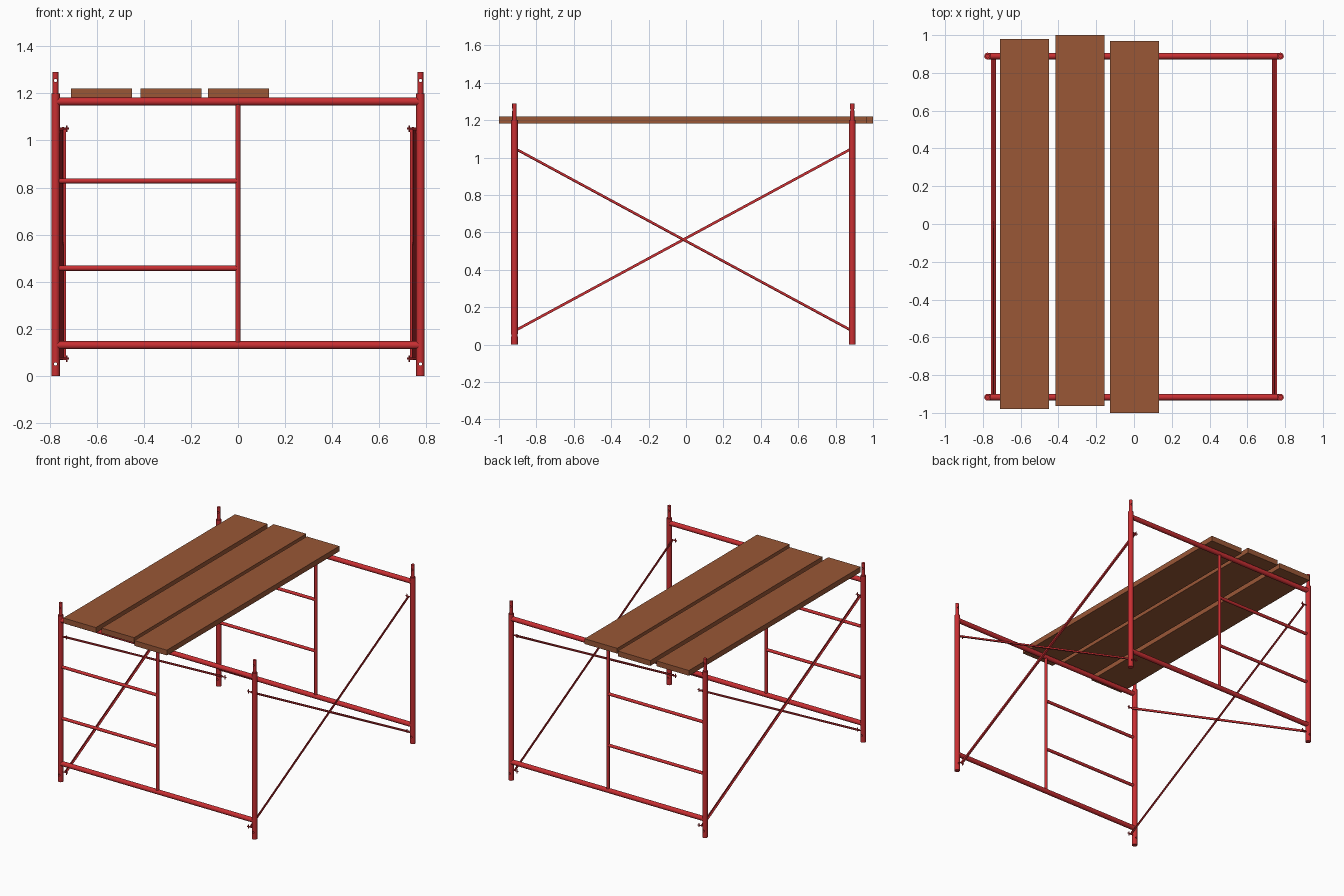
import bpy
import bmesh
from mathutils import Vector, Matrix

if "Cube" in bpy.data.objects:
    bpy.data.objects.remove(bpy.data.objects["Cube"], do_unlink=True)


def material(name, color):
    m = bpy.data.materials.new(name)
    m.use_nodes = True
    m.diffuse_color = color
    m.node_tree.nodes["Principled BSDF"].inputs["Base Color"].default_value = color
    return m


RED = material("red_steel", (0.58, 0.028, 0.032, 1))
BROWN = material("brown_wood", (0.32, 0.095, 0.037, 1))

POST_X, POST_R = 0.775, 0.018
FRAMES = {"front": -0.917, "back": 0.889}
SIDES = {"right": -1, "left": 1}
BRACE_TOP, BRACE_BOTTOM = 1.05, 0.073


def finish(name, bm, mat, smooth=True):
    bmesh.ops.recalc_face_normals(bm, faces=bm.faces)
    mesh = bpy.data.meshes.new(name)
    bm.to_mesh(mesh)
    bm.free()
    mesh.materials.append(mat)
    ob = bpy.data.objects.new(name, mesh)
    bpy.context.collection.objects.link(ob)
    if smooth:
        shade(ob)
    return ob


def activate(ob):
    bpy.ops.object.select_all(action='DESELECT')
    ob.select_set(True)
    bpy.context.view_layer.objects.active = ob


def shade(ob):
    activate(ob)
    bpy.ops.object.shade_smooth_by_angle(angle=0.7)


def add_tube(bm, a, b, radius, sides=16):
    a, b = Vector(a), Vector(b)
    turn = (b - a).to_track_quat('Z', 'Y').to_matrix().to_4x4()
    bmesh.ops.create_cone(bm, cap_ends=True, segments=sides, radius1=radius, radius2=radius,
                          depth=(b - a).length, matrix=Matrix.Translation((a + b) / 2) @ turn)


def tube(name, a, b, radius):
    bm = bmesh.new()
    add_tube(bm, a, b, radius)
    return finish(name, bm, RED)


def post(name, x, y):
    # Turned post with a thinner coupling spigot on top
    bm = bmesh.new()
    profile = [(0, 0), (POST_R, 0), (POST_R, 1.2), (0.012, 1.2), (0.012, 1.29), (0, 1.29)]
    vs = [bm.verts.new((r, 0, z)) for r, z in profile]
    es = [bm.edges.new(pair) for pair in zip(vs, vs[1:])]
    bmesh.ops.spin(bm, geom=vs + es, cent=(0, 0, 0), axis=(0, 0, 1),
                   angle=6.2831853, steps=20)
    bmesh.ops.remove_doubles(bm, verts=bm.verts, dist=0.0001)
    bmesh.ops.translate(bm, verts=bm.verts, vec=(x, y, 0))
    ob = finish(name, bm, RED, smooth=False)

    # Locking-pin holes through spigot and foot
    holes = bmesh.new()
    for z in (0.05, 1.255):
        add_tube(holes, (x, y - 0.05, z), (x, y + 0.05, z), 0.007, 12)
    cutter = finish("hole_cutter", holes, RED, smooth=False)
    cutter.hide_render = True
    mod = ob.modifiers.new("holes", 'BOOLEAN')
    mod.operation, mod.solver, mod.object = 'DIFFERENCE', 'EXACT', cutter
    activate(ob)
    bpy.ops.object.modifier_apply(modifier=mod.name)
    bpy.data.objects.remove(cutter, do_unlink=True)
    shade(ob)


def angle_bar(name, a, b, flip):
    # L-section bar: one flange upright, the other pointing along x
    w, t = 0.014, 0.004
    a, b = Vector(a), Vector(b)
    along = (b - a).normalized()
    across = Vector((flip, 0, 0))
    up = Vector((1, 0, 0)).cross(along).normalized()
    up *= 1 if up.z > 0 else -1
    section = [(0, 0), (w, 0), (w, t), (t, t), (t, w), (0, w)]
    bm = bmesh.new()
    face = bm.faces.new([bm.verts.new(a + across * u + up * (v - w / 2)) for u, v in section])
    new = bmesh.ops.extrude_face_region(bm, geom=[face])["geom"]
    bmesh.ops.translate(bm, verts=[g for g in new if isinstance(g, bmesh.types.BMVert)],
                        vec=b - a)
    finish(name, bm, RED, smooth=False)


# End frames: posts, main bars and ladder half
for end, y in FRAMES.items():
    for side, s in SIDES.items():
        post(f"{end}_{side}_post", s * POST_X, y)
    for label, z in (("top", 1.165), ("bottom", 0.13)):
        tube(f"{end}_{label}_bar", (-POST_X, y, z), (POST_X, y, z), 0.017)
    tube(f"{end}_middle_upright", (0, y, 0.13), (0, y, 1.165), 0.011)
    for label, z in (("upper", 0.828), ("lower", 0.457)):
        tube(f"{end}_{label}_rung", (-POST_X, y, z), (0, y, z), 0.011)

# Crossed braces and the latch pins that hold them
front_y, back_y = FRAMES.values()
for side, s in SIDES.items():
    x = s * 0.744
    angle_bar(f"{side}_falling_brace", (x, front_y, BRACE_TOP), (x, back_y, BRACE_BOTTOM), s)
    angle_bar(f"{side}_rising_brace", (x, front_y, BRACE_BOTTOM), (x, back_y, BRACE_TOP), -s)
    for end, y in FRAMES.items():
        for label, z in (("upper", BRACE_TOP), ("lower", BRACE_BOTTOM)):
            bm = bmesh.new()
            add_tube(bm, (s * 0.765, y, z), (s * 0.717, y, z), 0.004, 8)
            add_tube(bm, (s * 0.727, y, z - 0.014), (s * 0.727, y, z + 0.014), 0.003, 8)
            finish(f"{end}_{side}_{label}_latch_pin", bm, RED)

# Deck planks, laid slightly out of line
for label, x, y0, y1 in (("outer", -0.58, -0.98, 0.98),
                         ("middle", -0.285, -0.964, 1.0),
                         ("inner", 0.002, -1.0, 0.968)):
    bm = bmesh.new()
    bmesh.ops.create_cube(bm, size=1)
    bmesh.ops.scale(bm, verts=bm.verts, vec=(0.26, y1 - y0, 0.038))
    bmesh.ops.translate(bm, verts=bm.verts, vec=(x, (y0 + y1) / 2, 1.201))
    finish(f"{label}_plank", bm, BROWN, smooth=False)
